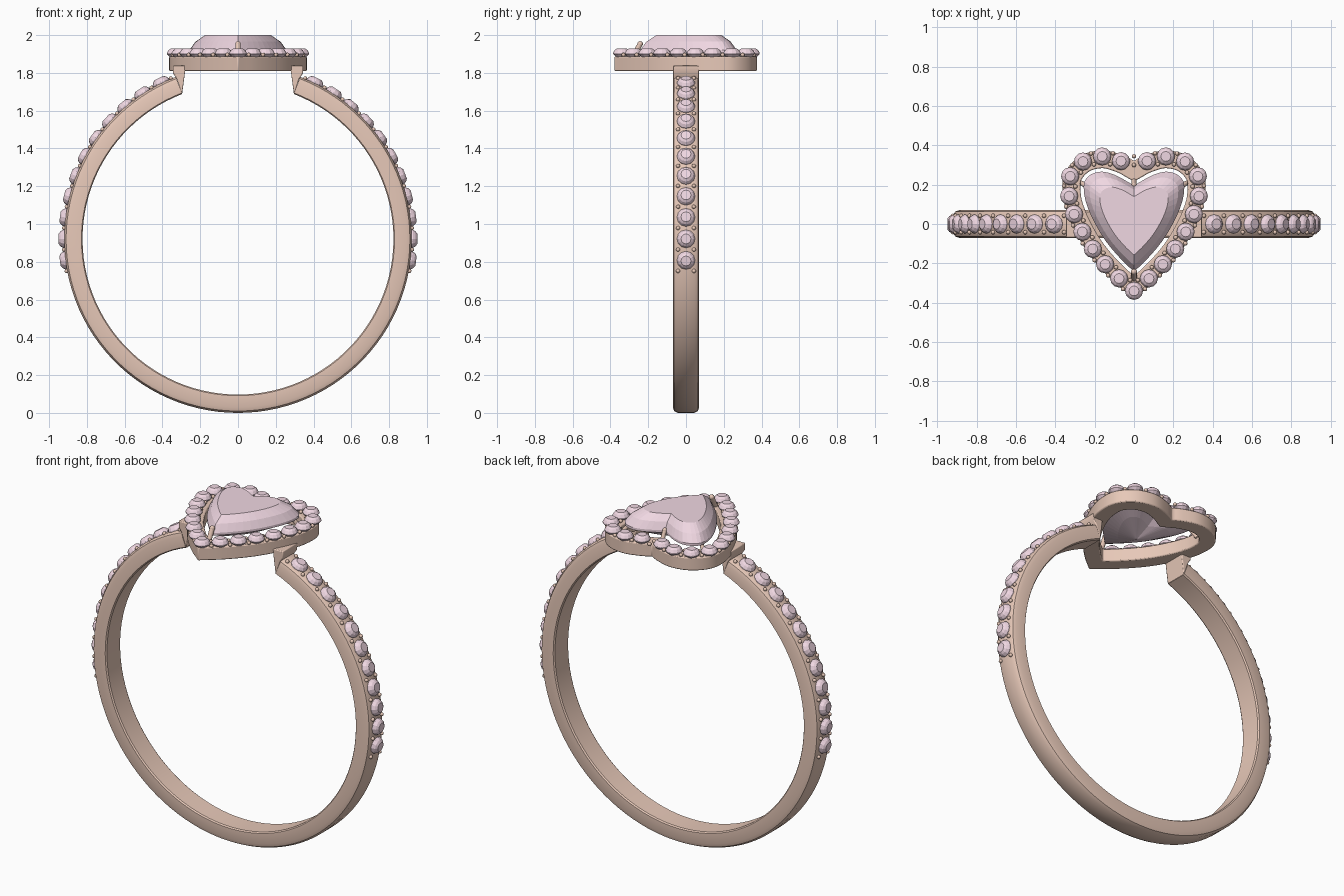
import bpy, bmesh
from math import sin, cos, pi, radians
from mathutils import Vector, Matrix

if "Cube" in bpy.data.objects:
    bpy.data.objects.remove(bpy.data.objects["Cube"])


def material(name, col):
    m = bpy.data.materials.new(name)
    m.diffuse_color = (*col, 1)
    m.use_nodes = True
    m.node_tree.nodes["Principled BSDF"].inputs["Base Color"].default_value = m.diffuse_color
    return m


GOLD = material("rose_gold", (0.80, 0.58, 0.48))
PINK = material("pink_gem", (0.87, 0.68, 0.76))


def finish(bm, name, mat, smooth=None, bevel=0):
    bmesh.ops.remove_doubles(bm, verts=bm.verts, dist=1e-5)
    bmesh.ops.recalc_face_normals(bm, faces=bm.faces)
    me = bpy.data.meshes.new(name)
    bm.to_mesh(me)
    bm.free()
    ob = bpy.data.objects.new(name, me)
    bpy.context.collection.objects.link(ob)
    me.materials.append(mat)
    if bevel:
        b = ob.modifiers.new("bevel", 'BEVEL')
        b.width, b.segments, b.limit_method = bevel, 2, 'ANGLE'
        b.angle_limit = radians(40)
    if smooth:
        bpy.ops.object.select_all(action='DESELECT')
        ob.select_set(True)
        bpy.context.view_layer.objects.active = ob
        bpy.ops.object.shade_smooth_by_angle(angle=radians(smooth))
    return ob


def loft(bm, loops, wrap=False, caps=True):
    rows = [[bm.verts.new(p) for p in lp] for lp in loops]
    n = len(rows[0])
    pairs = list(zip(rows, rows[1:])) + ([(rows[-1], rows[0])] if wrap else [])
    for a, b in pairs:
        for i in range(n):
            j = (i + 1) % n
            bm.faces.new((a[i], a[j], b[j], b[i]))
    if caps and not wrap:
        bm.faces.new(rows[0])
        bm.faces.new(rows[-1])


def gem(bm, mat, r, n=12):
    prof = [(0.55, 0.6), (0.82, 0.4), (1, 0.1), (1, -0.05), (0.3, -0.75)]
    loft(bm, [[mat @ Vector((r * k * cos(2 * pi * i / n), r * k * sin(2 * pi * i / n), r * z))
               for i in range(n)] for k, z in prof])


def bead(bm, p, r=0.011):
    bmesh.ops.create_icosphere(bm, subdivisions=2, radius=r, matrix=Matrix.Translation(p))


def prong(bm, a, b, r):
    a, b = Vector(a), Vector(b)
    m = Matrix.Translation((a + b) / 2) @ (b - a).to_track_quat('Z', 'Y').to_matrix().to_4x4()
    bmesh.ops.create_cone(bm, cap_ends=True, segments=12, radius1=r, radius2=r,
                          depth=(b - a).length, matrix=m)
    bead(bm, b, r * 1.1)


# heart outline: right half of the halo centre line, cleft to tip
SEATS = [(0.066, 0.32), (0.162, 0.344), (0.26, 0.318), (0.325, 0.243), (0.33, 0.142), (0.305, 0.05),
         (0.263, -0.04), (0.21, -0.127), (0.147, -0.205), (0.076, -0.277), (0, -0.34)]
KEYS = [Vector(p) for p in [(0, 0.285)] + SEATS]


def half_line(sub):
    P = [2 * KEYS[0] - KEYS[1]] + KEYS + [2 * KEYS[-1] - KEYS[-2]]
    out = []
    for i in range(1, len(P) - 2):
        a, b, c, d = P[i - 1:i + 3]
        for s in range(sub):
            t = s / sub
            out.append(0.5 * (2 * b + (c - a) * t + (2 * a - 5 * b + 4 * c - d) * t * t
                              + (3 * b - a - 3 * c + d) * t ** 3))
    return out + [P[-2]]


def heart(d, sub):
    """Closed heart offset outward by d, mitred at the cleft and tip."""
    pts = half_line(sub)
    last = len(pts) - 1
    nor = []
    for i in range(last + 1):
        t = (pts[min(i + 1, last)] - pts[max(i - 1, 0)]).normalized()
        nor.append(Vector((-t.y, t.x)))
    ends = [Vector((0, pts[k].y + d / nor[k].y)) for k in (0, last)]
    half = []
    for i in range(last + 1):
        q = pts[i] + nor[i] * d
        if i in (0, last) or q.x < 0.003:
            q = ends[0 if i < last / 2 else 1]
        half.append(q)
    return half + [Vector((-q.x, q.y)) for q in half[-2:0:-1]]


# shank: rounded section swept round an open circle
CZ = 0.92
section = [(0.823, -0.062), (0.829, -0.07), (0.89, -0.07), (0.91, -0.063), (0.92, -0.045),
           (0.92, 0.045), (0.91, 0.063), (0.89, 0.07), (0.829, 0.07), (0.823, 0.062)]
bm = bmesh.new()
N = 96
loops = []
for i in range(N + 1):
    a = radians(69 - 318 * i / N)
    loops.append([(r * cos(a), y, CZ + r * sin(a)) for r, y in section])
loft(bm, loops)
finish(bm, "shank", GOLD, 35)

# shoulders joining the shank to the halo
shoulder = [(0.296, 1.688), (0.276, 1.838), (0.345, 1.838), (0.345, 1.8), (0.325, 1.77)]
for side, name in ((1, "right"), (-1, "left")):
    bm = bmesh.new()
    loft(bm, [[(side * x, y, z) for x, z in shoulder] for y in (-0.07, 0.07)])
    finish(bm, name + "_shoulder", GOLD, 35, 0.005)

# halo wall
bm = bmesh.new()
o, n = heart(0.031, 6), heart(-0.06, 6)
loft(bm, [[(p.x, p.y, z) for p in lp] for lp, z in
          ((o, 1.81), (o, 1.888), (n, 1.888), (n, 1.81))], wrap=True)
finish(bm, "halo_wall", GOLD, 35, 0.006)

# centre heart gem
bm = bmesh.new()
g = heart(-0.077, 2)
c = Vector((0, 0.02))
cut = [(0.68, 2.0), (0.88, 1.965), (1, 1.922), (1, 1.908), (0.55, 1.86), (0.04, 1.822)]
loft(bm, [[(*(c + (p - c) * k), z) for p in g] for k, z in cut])
finish(bm, "heart_gem", PINK)

# halo gems with their beads
gems, beads = bmesh.new(), bmesh.new()
allseats = [Vector(p) for p in SEATS] + [Vector((-x, y)) for x, y in SEATS[-2::-1]]
for p in allseats:
    gem(gems, Matrix.Translation((p.x, p.y, 1.902)), 0.046)
for a, b in zip(allseats, allseats[1:]):
    t = (b - a).normalized()
    for d in (-0.029, 0.029):
        q = (a + b) / 2 + Vector((-t.y, t.x)) * d
        bead(beads, (q.x, q.y, 1.896))
bead(beads, (0, 0.345, 1.896))
bead(beads, (0, 0.3, 1.896))
finish(gems, "halo_gems", PINK)
finish(beads, "halo_beads", GOLD, 60)

# shank gems with their beads, both sides
gems, beads = bmesh.new(), bmesh.new()
for side in (0, pi):
    turn = Matrix.Translation((0, 0, CZ)) @ Matrix.Rotation(side, 4, 'Z')
    for i in range(12):
        a = radians(-7 + 7.08 * i)
        if i < 11:
            gem(gems, turn @ Matrix.Rotation(pi / 2 - a, 4, 'Y') @ Matrix.Translation((0, 0, 0.921)), 0.048)
        m = a - radians(3.54)
        for y in (-0.042, 0.042):
            bead(beads, turn @ Vector((0.923 * cos(m), y, 0.923 * sin(m))))
finish(gems, "shank_gems", PINK)
finish(beads, "shank_beads", GOLD, 60)

# prongs holding the heart gem
bm = bmesh.new()
prong(bm, (0, -0.29, 1.86), (0, -0.243, 1.953), 0.014)
for s in (-1, 1):
    prong(bm, (s * 0.27, 0.21, 1.85), (s * 0.205, 0.17, 1.945), 0.012)
prong(bm, (0, 0.24, 1.84), (0, 0.2, 1.925), 0.012)
finish(bm, "gem_prongs", GOLD, 60)
